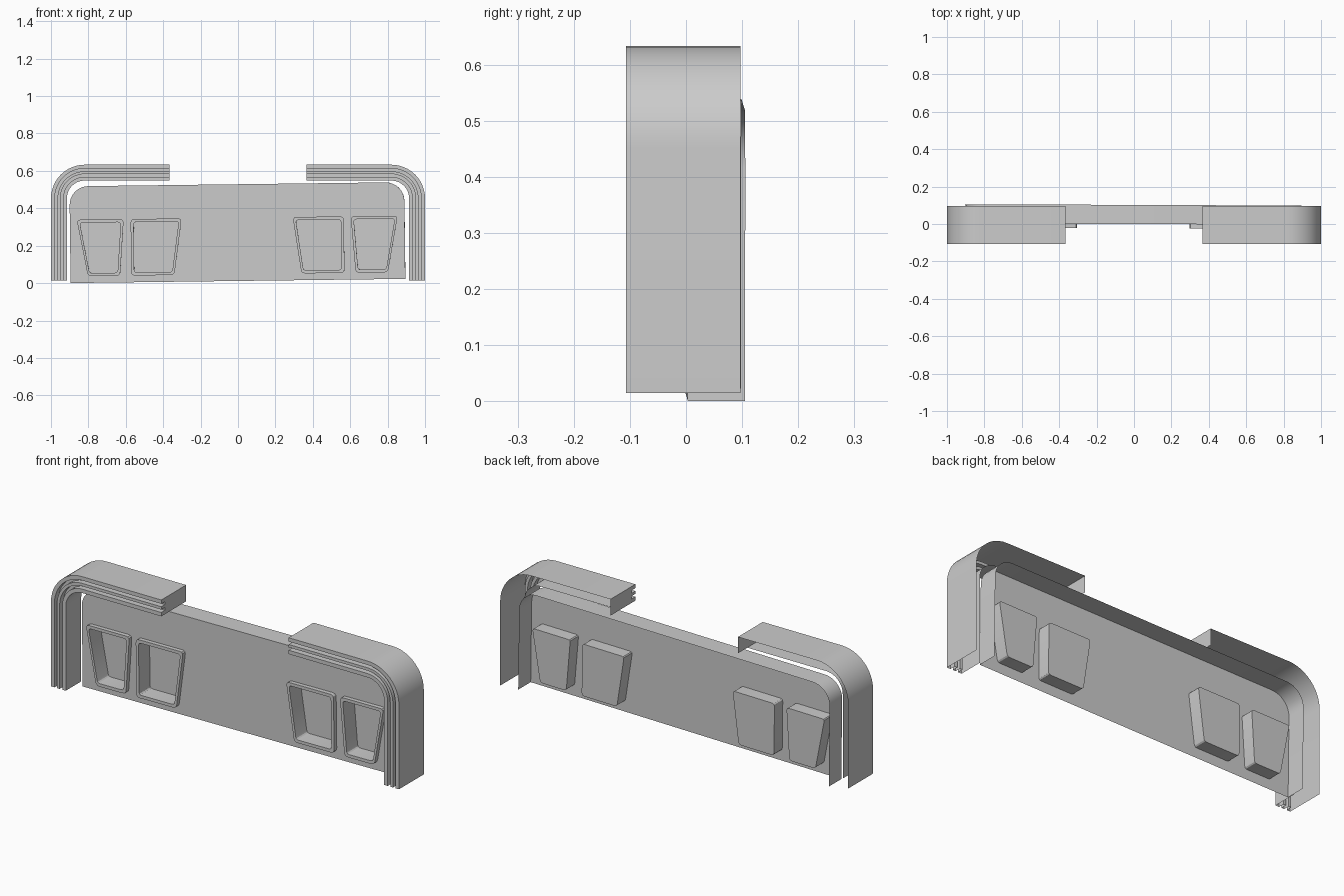
import bpy, bmesh
from math import sin, cos, pi
from mathutils import Vector

if "Cube" in bpy.data.objects:
    bpy.data.objects.remove(bpy.data.objects["Cube"])


def make_object(name, bm):
    bmesh.ops.remove_doubles(bm, verts=bm.verts, dist=0.0002)
    bmesh.ops.recalc_face_normals(bm, faces=bm.faces)
    me = bpy.data.meshes.new(name)
    bm.to_mesh(me)
    bm.free()
    ob = bpy.data.objects.new(name, me)
    bpy.context.collection.objects.link(ob)
    bpy.context.view_layer.objects.active = ob
    ob.select_set(True)
    bpy.ops.object.shade_smooth_by_angle(angle=0.5)
    ob.select_set(False)
    return ob


def rounded(corners, r, n=3):
    """Closed outline with quadratic rounding at every corner."""
    pts = []
    for i, c in enumerate(corners):
        c = Vector(c)
        a = (Vector(corners[i - 1]) - c).normalized() * r + c
        b = (Vector(corners[(i + 1) % len(corners)]) - c).normalized() * r + c
        for k in range(n + 1):
            t = k / n
            pts.append(a * (1 - t) ** 2 + c * 2 * t * (1 - t) + b * t * t)
    return pts


def shrink(corners, d):
    xs, zs = [c[0] for c in corners], [c[1] for c in corners]
    cx, cz = (min(xs) + max(xs)) / 2, (min(zs) + max(zs)) / 2
    sx, sz = 1 - 2 * d / (max(xs) - min(xs)), 1 - 2 * d / (max(zs) - min(zs))
    return [(cx + (x - cx) * sx, cz + (z - cz) * sz) for x, z in corners]


def ring(bm, pts, y):
    return [bm.verts.new((p[0], y, p[1])) for p in pts]


def bridge(bm, a, b, closed=True):
    n = len(a)
    for i in range(n if closed else n - 1):
        j = (i + 1) % n
        bm.faces.new((a[i], a[j], b[j], b[i]))


# Ribbed corner surround: cross-section (inward offset, y) swept round the corner
section = [(0, .097), (0, -.107), (.02, -.107), (.02, -.077), (.035, -.077),
           (.035, -.107), (.05, -.107), (.05, -.077), (.065, -.077),
           (.065, -.107), (.085, -.107), (.085, .02)]
R, TOP = .18, .633
bm = bmesh.new()
stations = [(Vector((1, .015)), Vector((-1, 0)))]
for k in range(13):
    a = k / 12 * pi / 2
    n = Vector((cos(a), sin(a)))
    stations.append((Vector((1 - R, TOP - R)) + n * R, -n))
stations.append((Vector((.366, TOP)), Vector((0, -1))))
prev = None
for p, n in stations:
    row = [bm.verts.new((p.x + n.x * d, y, p.y + n.y * d)) for d, y in section]
    if prev:
        bridge(bm, prev, row, closed=False)
    prev = row
# closed end of the surround
bm.faces.new(prev + [bm.verts.new((.366, .097, TOP - .085))])
surround = make_object("ribbed_surround", bm)
mirror = surround.modifiers.new("both_sides", 'MIRROR')
mirror.use_bisect_axis[0] = False

# Window outlines on the right half, mirrored for the left
half = [[(.297, .338), (.57, .338), (.57, .036), (.34, .036)],
        [(.607, .338), (.858, .338), (.802, .036), (.63, .036)]]
windows = [[(s * x, z) for x, z in w] for w in half for s in (1, -1)]


def place(ob):
    ob.location = (0, 0, .0115)
    ob.rotation_euler = (0, -.0125, -.004)


# Panel: open-backed shell with window holes
H, W, r = .517, .895, .1
outline = [(-W, 0)]
for k in range(9):
    a = pi - k / 8 * pi / 2
    outline.append((-W + r + r * cos(a), H - r + r * sin(a)))
outline += [(-x, z) for x, z in reversed(outline)]
bm = bmesh.new()
front = ring(bm, outline, 0)
edges = [bm.edges.new((front[i - 1], front[i])) for i in range(len(front))]
for w in windows:
    v = ring(bm, rounded(shrink(w, .016), .015), 0)
    edges += [bm.edges.new((v[i - 1], v[i])) for i in range(len(v))]
bmesh.ops.triangle_fill(bm, edges=edges, use_beauty=True, normal=(0, -1, 0))
bridge(bm, front, ring(bm, outline, .102), closed=False)
place(make_object("panel", bm))

# Windows: raised rims with recessed boxes behind
for i, w in enumerate(windows):
    bm = bmesh.new()
    outer = rounded(w, .02)
    inner = rounded(shrink(w, .016), .015)
    loops = [ring(bm, outer, 0), ring(bm, outer, -.022),
             ring(bm, inner, -.022), ring(bm, inner, .068)]
    for a, b in zip(loops, loops[1:]):
        bridge(bm, a, b)
    bm.faces.new(loops[-1])
    place(make_object(f"window_{i + 1}", bm))
